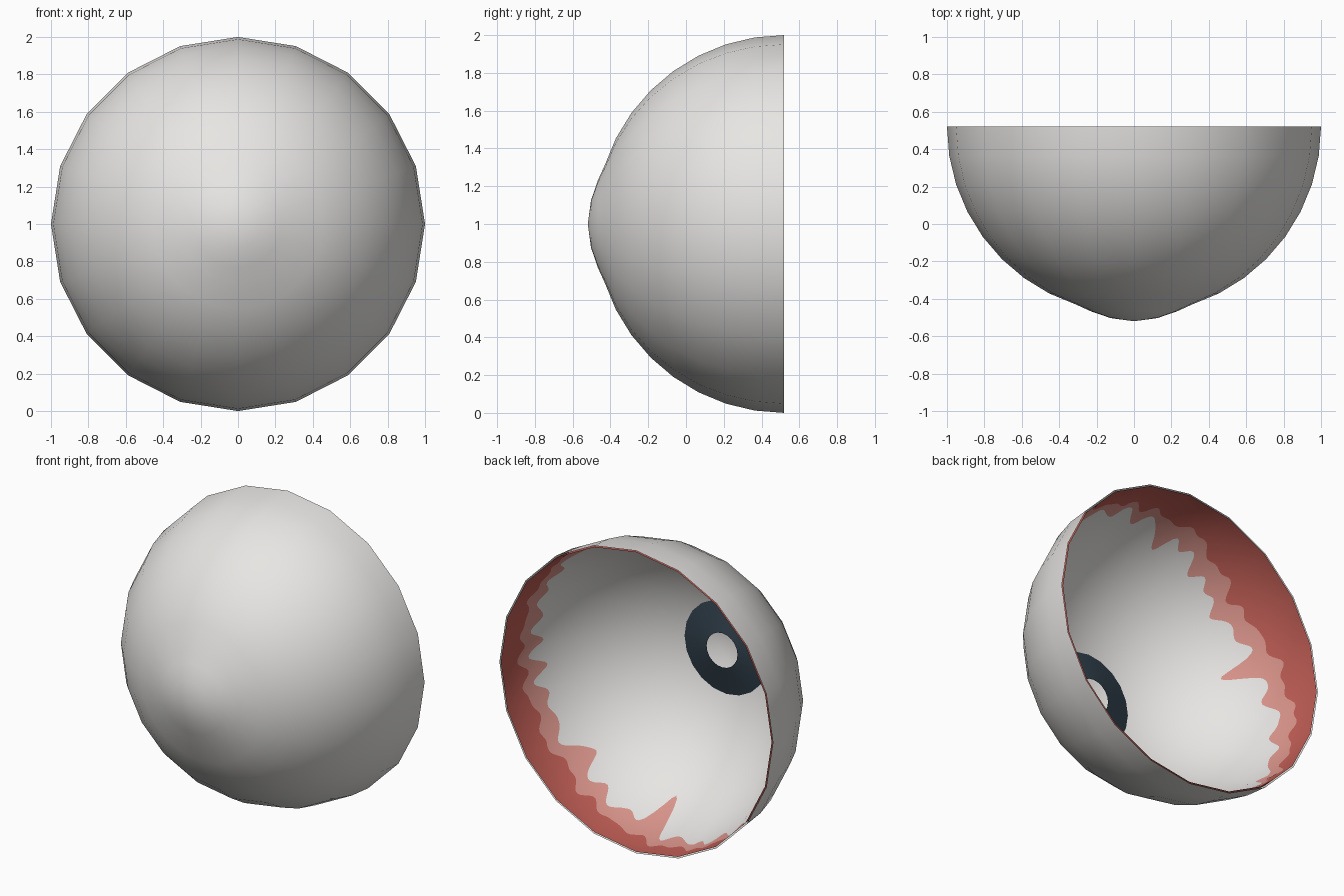
import bpy, math
from mathutils import Vector

if "Cube" in bpy.data.objects:
    bpy.data.objects.remove(bpy.data.objects["Cube"])

SIDES = 20
CY = 0.52                      # rim plane / sphere centre along y
CENTRE = Vector((0, CY, 1))


def mat(name, rgb):
    m = bpy.data.materials.new(name)
    m.diffuse_color = (*rgb, 1)
    m.use_nodes = True
    m.node_tree.nodes["Principled BSDF"].inputs["Base Color"].default_value = m.diffuse_color
    return m


white = mat("eye_white", (0.80, 0.79, 0.77))
red = mat("deep_red", (0.52, 0.11, 0.09))
pink = mat("vein_pink", (0.70, 0.30, 0.26))
slate = mat("iris_slate", (0.03, 0.05, 0.07))


def lathe(name, cols, rows, point, mats, row_mat=None, close_tip=None):
    """Rings around the y axis; point(i, j) gives the position of column i, row j."""
    verts = [point(i, j) for j in range(rows) for i in range(cols)]
    faces, idx = [], []
    for j in range(rows - 1):
        for i in range(cols):
            k = (i + 1) % cols
            faces.append((j * cols + i, j * cols + k, (j + 1) * cols + k, (j + 1) * cols + i))
            idx.append(row_mat(j) if row_mat else 0)
    if close_tip is not None:
        verts.append(close_tip)
        b = (rows - 1) * cols
        for i in range(cols):
            faces.append((b + i, b + (i + 1) % cols, len(verts) - 1))
            idx.append(0)
    me = bpy.data.meshes.new(name)
    me.from_pydata(verts, [], faces)
    for m in mats:
        me.materials.append(m)
    for p, q in zip(me.polygons, idx):
        p.material_index = q
        p.use_smooth = True
    ob = bpy.data.objects.new(name, me)
    bpy.context.collection.objects.link(ob)
    return ob


def ring(r, y, a):
    return Vector((r * math.cos(a), y, 1 + r * math.sin(a)))


# Outer shell: hemisphere with a bulge at the front
profile = [(math.cos(math.radians(9 * k)), CY - math.sin(math.radians(9 * k))) for k in range(9)]
profile += [(0.23, -0.467), (0.125, -0.503)]
lathe("outer_shell", SIDES, len(profile),
      lambda i, j: ring(*profile[j], math.tau * i / SIDES), [white],
      close_tip=Vector((0, -0.52, 1)))

# Inner eyeball: same facets, finely cut so the red rim follows a jagged edge
R, SUB = 0.99, 16
COLS = SIDES * SUB
# angle, depth of red, depth of pink
KEYS = [(0, .18, .30), (45, .18, .26), (90, .24, .33), (110, .26, .40), (135, .38, .52),
        (150, .32, .44), (180, .20, .34), (210, .13, .25), (225, .12, .20), (250, .08, .16),
        (270, .13, .24), (315, .22, .34), (360, .18, .30)]
SPIKES = [(161, .22, 3.5), (275, .26, 4), (312, .12, 3), (97, .12, 3)]


def depths(deg):
    for (a0, r0, p0), (a1, r1, p1) in zip(KEYS, KEYS[1:]):
        if a0 <= deg <= a1:
            t = (deg - a0) / (a1 - a0)
            r, p = r0 + (r1 - r0) * t, p0 + (p1 - p0) * t
            break
    a = math.radians(deg)
    jag = math.sin(23 * a + 2 * math.sin(5 * a)) + 0.6 * math.sin(41 * a + 1)
    r = max(0.04, r + 0.025 * jag)
    p = p + 0.035 * math.sin(29 * a + 2 * math.sin(3 * a)) + 0.02 * jag
    p += sum(h * math.exp(-((deg - c) / w) ** 2) for c, h, w in SPIKES)
    return r, max(p, r + 0.03)


def facet(angle, step):
    return math.cos(step / 2) / math.cos(angle % step - step / 2)


IRIS_T = math.radians(72)
BAND, BODY = 6, 16


def inner_point(i, j):
    a = math.tau * i / COLS
    r, p = depths(math.degrees(a))
    if j <= BAND // 2:
        t = r * j / (BAND // 2)
    elif j <= BAND:
        t = r + (p - r) * (j - BAND // 2) / (BAND // 2)
    else:
        t = p + (IRIS_T - p) * (j - BAND) / BODY
    on_corner = i % SUB == 0
    rad = R * (1 if on_corner else facet(a, math.tau / SIDES))
    f = 1 if t in (0, IRIS_T) else facet(t, math.radians(9))
    return ring(rad * f * math.cos(t), CY - R * f * math.sin(t), a)


eye = lathe("inner_eyeball", COLS, BAND + BODY + 1, inner_point, [white, red, pink],
            lambda j: 1 if j < BAND // 2 else 2 if j < BAND else 0)
# shade the cut facets as one smooth ball
eye.data.normals_split_custom_set_from_vertices(
    [(v.co - CENTRE).normalized() for v in eye.data.vertices])

# Iris: shallow dish with an open pupil
r_iris, y_iris = R * math.cos(IRIS_T), CY - R * math.sin(IRIS_T)
dish = [(r_iris, y_iris), (0.21, y_iris + 0.022), (0.113, y_iris + 0.045)]
lathe("iris", SIDES, len(dish), lambda i, j: ring(*dish[j], math.tau * i / SIDES), [slate])
